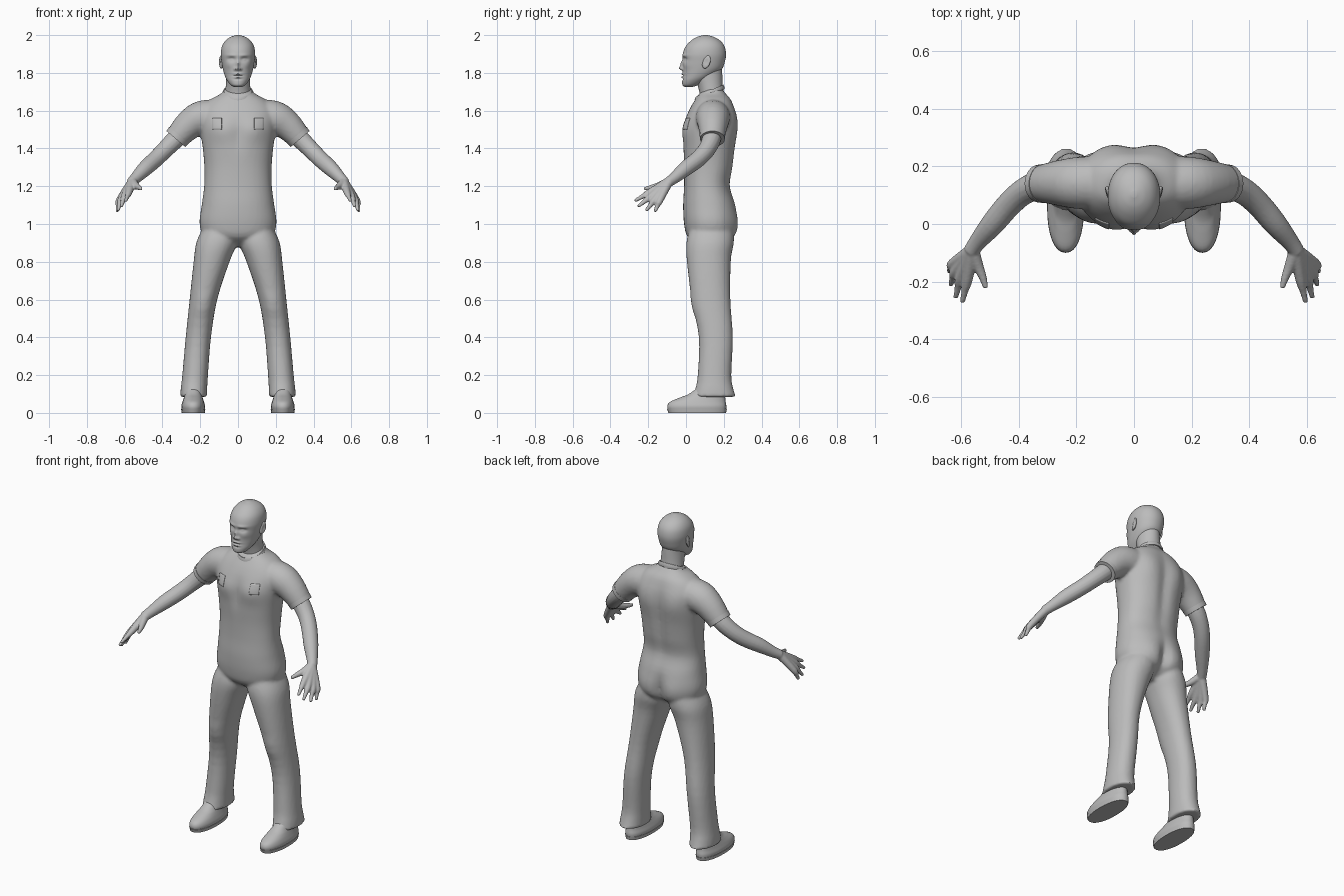
import bpy, bmesh, math
from mathutils import Vector

if "Cube" in bpy.data.objects:
    bpy.data.objects.remove(bpy.data.objects["Cube"], do_unlink=True)

grey = bpy.data.materials.new("plain grey")
grey.use_nodes = True
COLOUR = (0.5, 0.5, 0.5, 1)
grey.diffuse_color = COLOUR
grey.node_tree.nodes["Principled BSDF"].inputs["Base Color"].default_value = COLOUR


def spline(keys, steps):
    """Smooth curve through rows of numbers."""
    out = []
    for i in range(len(keys) - 1):
        a, b, c, d = (keys[max(0, min(len(keys) - 1, i + k))] for k in (-1, 0, 1, 2))
        for s in range(steps):
            t = s / steps
            out.append([q + t / 2 * (r - p + t * (2 * p - 5 * q + 4 * r - e + t * (3 * (q - r) + e - p)))
                        for p, q, r, e in zip(a, b, c, d)])
    return out + [list(keys[-1])]


def skin(bm, rings):
    loops = [[bm.verts.new(p) for p in ring] for ring in rings]
    n = len(loops[0])
    for low, high in zip(loops, loops[1:]):
        for i in range(n):
            j = (i + 1) % n
            bm.faces.new((low[i], low[j], high[j], high[i]))
    bm.faces.new(loops[0][::-1])
    bm.faces.new(loops[-1])


def stack(bm, keys, sides=32, steps=4, power=1.0, mirror=False):
    """Level sections: centre x, height, half width, front y, back y."""
    for side in (1, -1) if mirror else (1,):
        rings = []
        for cx, z, w, front, back in spline(keys, steps):
            ring = []
            for i in range(sides):
                a = math.tau * i / sides
                c, s = (math.copysign(abs(f(a)) ** power, f(a)) for f in (math.cos, math.sin))
                ring.append((side * (cx + w * c), (front + back) / 2 + s * (back - front) / 2, z))
            rings.append(ring)
        skin(bm, rings)


def tube(bm, keys, sides=16, steps=4):
    """Mirrored pair of round limbs: x, y, z, radius."""
    path = spline(keys, steps)
    for side in (1, -1):
        pts = [Vector((side * p[0], p[1], p[2])) for p in path]
        rings = []
        for k, p in enumerate(pts):
            t = (pts[min(k + 1, len(pts) - 1)] - pts[max(k - 1, 0)]).normalized()
            u = t.cross(Vector((0, 1, 0.3))).normalized()
            v = t.cross(u)
            rings.append([p + path[k][3] * (u * math.cos(math.tau * i / sides) + v * math.sin(math.tau * i / sides))
                          for i in range(sides)])
        skin(bm, rings)


def sculpt(bm, bumps):
    """Soft mirrored pushes along y: x, y, z, x reach, z reach, amount."""
    for v in bm.verts:
        shift = 0
        for x, y, z, rx, rz, amount in bumps:
            if abs(v.co.y - y) < 0.09:
                shift += amount * math.exp(-((abs(v.co.x) - x) / rx) ** 2 - ((v.co.z - z) / rz) ** 2)
        v.co.y += shift


def finish(name, bm, voxel=0, smooth=0):
    bmesh.ops.recalc_face_normals(bm, faces=bm.faces)
    mesh = bpy.data.meshes.new(name)
    bm.to_mesh(mesh)
    bm.free()
    ob = bpy.data.objects.new(name, mesh)
    bpy.context.collection.objects.link(ob)
    mesh.materials.append(grey)
    bpy.ops.object.select_all(action="DESELECT")
    ob.select_set(True)
    bpy.context.view_layer.objects.active = ob
    bpy.ops.object.shade_smooth_by_angle(angle=math.radians(50))
    if voxel:
        m = ob.modifiers.new("blend", "REMESH")
        m.mode, m.voxel_size, m.use_smooth_shade = "VOXEL", voxel, True
        m = ob.modifiers.new("soften", "SMOOTH")
        m.factor, m.iterations = 0.5, smooth
    return ob


# Overalls: torso, trouser legs and short sleeves blended together
bm = bmesh.new()
stack(bm, [(0, .88, .05, .08, .17), (0, .93, .17, .01, .25), (0, 1, .203, -.01, .27),
           (0, 1.1, .192, -.015, .262), (0, 1.2, .179, -.01, .235), (0, 1.3, .178, -.01, .25),
           (0, 1.4, .186, -.015, .262), (0, 1.5, .2, -.015, .272), (0, 1.57, .205, .002, .268),
           (0, 1.62, .185, .025, .255), (0, 1.66, .145, .05, .238), (0, 1.69, .09, .07, .212),
           (0, 1.715, .07, .1, .192)], sides=64, power=0.88)
stack(bm, [(.1, .97, .09, .02, .24), (.113, .9, .108, .002, .25), (.14, .8, .095, .005, .237),
           (.183, .6, .073, .03, .235), (.21, .4, .067, .068, .248), (.227, .2, .068, .062, .24),
           (.233, .13, .07, .05, .25), (.235, .085, .071, .036, .264)], mirror=True, power=0.92)
tube(bm, [(.08, .14, 1.575, .085), (.19, .142, 1.563, .09), (.26, .142, 1.523, .079),
          (.325, .14, 1.455, .064)], sides=24)
sculpt(bm, [(.09, -.01, 1.5, .06, .06, -.012),     # chest
            (0, -.01, 1.47, .03, .09, .008),
            (.09, .26, .99, .06, .08, .012),       # seat
            (0, .26, .97, .03, .09, -.025),
            (.1, .26, 1.53, .06, .09, .01),        # shoulder blades
            (0, .26, 1.4, .035, .2, -.014),
            (.18, .04, .57, .05, .05, -.008)])     # knees
overalls = finish("overalls", bm, 0.01, 3)

# Collar band, lower at the front
bm = bmesh.new()
band = []
for i in range(49):
    a = math.tau * i / 48
    band.append((math.cos(a), math.sin(a)))
grid = []
for rim, lift in ((.082, -.012), (.083, .0), (.077, .012), (.068, .01), (.068, -.012)):
    grid.append([bm.verts.new((rim * c, .125 + rim * s * .95, 1.694 + lift + .032 * s)) for c, s in band[:-1]])
for low, high in zip(grid, grid[1:] + grid[:1]):
    for i in range(48):
        j = (i + 1) % 48
        bm.faces.new((low[i], low[j], high[j], high[i]))
finish("collar", bm)

# Hem bands at the sleeve ends
bm = bmesh.new()
tube(bm, [(.312, .14, 1.47, .068), (.329, .14, 1.45, .0655)], sides=32, steps=1)
finish("sleeve_hems", bm)

# Plain chest patches that follow the cloth
for side, label in ((1, "left"), (-1, "right")):
    bm = bmesh.new()
    bmesh.ops.create_grid(bm, x_segments=8, y_segments=8, size=1)
    for v in bm.verts:
        v.co = (side * .11 + v.co.x * .024, -.1, 1.53 + v.co.y * .03)
    patch = finish(label + "_chest_patch", bm)
    m = patch.modifiers.new("lay on cloth", "SHRINKWRAP")
    m.target, m.wrap_method = overalls, "PROJECT"
    m.use_project_y, m.use_project_z = True, False
    m.use_positive_direction, m.use_negative_direction = True, False
    m = patch.modifiers.new("thickness", "SOLIDIFY")
    m.thickness, m.offset = .006, 0

# Bare arms with hands; each finger runs from the wrist
bm = bmesh.new()
tube(bm, [(.27, .14, 1.51, .05), (.33, .135, 1.45, .05), (.385, .11, 1.395, .046), (.435, .065, 1.345, .044),
          (.49, .0, 1.295, .041), (.54, -.06, 1.245, .031), (.565, -.095, 1.22, .027)])
WRIST = (.56, -.09, 1.225, .024)
for knuckle, tip in (((.577, -.192, 1.168), (.595, -.272, 1.122)),
                     ((.601, -.184, 1.147), (.618, -.255, 1.092)),
                     ((.618, -.163, 1.132), (.636, -.212, 1.07)),
                     ((.628, -.138, 1.126), (.641, -.165, 1.065))):
    middle = tuple((a + b) / 2 for a, b in zip(knuckle, tip))
    tube(bm, [WRIST, (*knuckle, .0185), (*middle, .0125), (*tip, .0085)], sides=12)
tube(bm, [WRIST, (.54, -.145, 1.203, .019), (.524, -.185, 1.193, .014), (.513, -.222, 1.186, .009)], sides=12)
finish("arms_and_hands", bm, 0.005, 4)

# Neck
bm = bmesh.new()
stack(bm, [(0, 1.64, .074, .075, .205), (0, 1.69, .068, .072, .2), (0, 1.74, .064, .06, .194),
           (0, 1.79, .062, .04, .192), (0, 1.83, .06, .05, .19)])
finish("neck", bm)

# Head with a softly sculpted face
bm = bmesh.new()
stack(bm, [(0, 1.726, .022, -.008, .035), (0, 1.737, .04, -.019, .07), (0, 1.76, .058, -.02, .11),
           (0, 1.785, .07, -.017, .15), (0, 1.82, .08, -.017, .19), (0, 1.86, .087, -.018, .206),
           (0, 1.9, .091, -.017, .212), (0, 1.94, .085, -.002, .204), (0, 1.97, .067, .026, .182),
           (0, 1.99, .04, .058, .148), (0, 2, .01, .092, .114)], sides=128, steps=9, power=.95)
sculpt(bm, [(.034, 0, 1.872, .02, .011, .013),     # eye sockets
            (.034, 0, 1.893, .026, .008, -.005),   # brows
            (.034, 0, 1.87, .011, .006, -.006),    # eyelids
            (0, -.01, 1.824, .012, .01, -.018),    # nose
            (0, -.01, 1.845, .009, .018, -.012),
            (.015, -.01, 1.82, .007, .007, -.008),
            (.05, 0, 1.84, .02, .018, -.004),      # cheeks
            (0, -.01, 1.794, .022, .005, -.008),   # lips
            (0, -.01, 1.786, .024, .0025, .005),
            (0, -.01, 1.777, .019, .005, -.007),
            (0, -.01, 1.766, .02, .005, .004)])
finish("head", bm)

# Ears: cupped discs leaning back
bm = bmesh.new()
for side in (1, -1):
    ear = bmesh.ops.create_uvsphere(bm, u_segments=24, v_segments=16, radius=1)["verts"]
    for v in ear:
        x, y, z = v.co
        hollow = .006 * math.exp(-4 * (y * y + z * z)) if x > 0 else 0
        v.co = (side * (.089 + .011 * x - hollow + .006 * y),
                .108 + .021 * y + .008 * z, 1.857 + z * (.036 if z > 0 else .034))
finish("ears", bm)

# Shoes: soft uppers on flat soles
bm = bmesh.new()
stack(bm, [(.237, .012, .06, -.094, .212), (.237, .035, .063, -.099, .214), (.237, .058, .057, -.085, .21),
           (.237, .08, .05, -.035, .208), (.237, .1, .046, .015, .206), (.237, .14, .044, .07, .2)],
      mirror=True, power=.9)
finish("shoe_uppers", bm)
bm = bmesh.new()
stack(bm, [(.237, 0, .061, -.093, .212), (.237, .02, .064, -.1, .216)], steps=1, mirror=True, power=.9)
finish("shoe_soles", bm)
